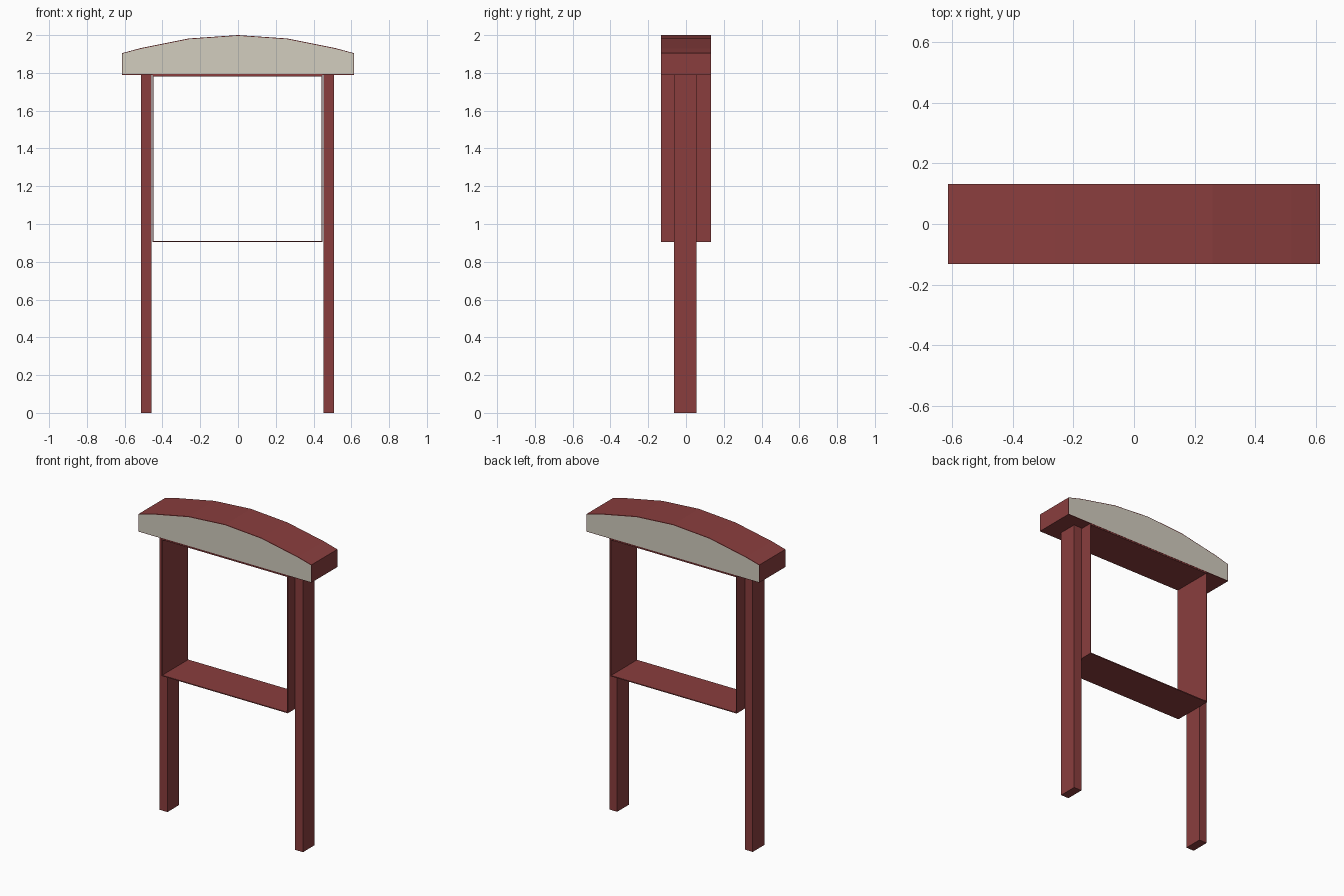
import bpy, bmesh

if "Cube" in bpy.data.objects:
    bpy.data.objects.remove(bpy.data.objects["Cube"])

HALF_DEPTH = 0.132
SHEET = 0.006          # thickness of the frame boards
OFFSET = -0.003        # posts and frame sit slightly left of the header


def material(name, rgb):
    m = bpy.data.materials.new(name)
    m.diffuse_color = (*rgb, 1)
    m.use_nodes = True
    m.node_tree.nodes["Principled BSDF"].inputs["Base Color"].default_value = m.diffuse_color
    return m


red = material("dark_red", (0.254, 0.048, 0.048))
cream = material("cream", (0.645, 0.61, 0.52))


def finish(bm, name, mats):
    bmesh.ops.recalc_face_normals(bm, faces=bm.faces)
    mesh = bpy.data.meshes.new(name)
    bm.to_mesh(mesh)
    bm.free()
    for m in mats:
        mesh.materials.append(m)
    ob = bpy.data.objects.new(name, mesh)
    bpy.context.collection.objects.link(ob)
    return ob


def box(name, x, y, z):
    bm = bmesh.new()
    bmesh.ops.create_cube(bm, size=1)
    for v in bm.verts:
        v.co = [lo + (c + 0.5) * (hi - lo) for c, (lo, hi) in zip(v.co, (x, y, z))]
    return finish(bm, name, [red])


# Arched header: extruded profile with cream panels inset front and back
half = [(0.26, 1.982), (0.52, 1.93), (0.615, 1.904), (0.615, 1.79)]
profile = [(0, 2.0)] + half + [(-x, z) for x, z in reversed(half)]
bm = bmesh.new()
face = bm.faces.new([bm.verts.new((x, -HALF_DEPTH, z)) for x, z in profile])
ext = bmesh.ops.extrude_face_region(bm, geom=[face], use_keep_orig=True)
for v in ext["geom"]:
    if isinstance(v, bmesh.types.BMVert):
        v.co.y = HALF_DEPTH
bmesh.ops.recalc_face_normals(bm, faces=bm.faces)
ends = [f for f in bm.faces if abs(f.normal.y) > 0.9]
bmesh.ops.inset_individual(bm, faces=ends, thickness=0.004)
for f in ends:
    f.material_index = 1
finish(bm, "arched_header", [red, cream])

# Posts and the thin boards of the open frame, left and right
for side, label in ((-1, "left"), (1, "right")):
    xs = sorted((side * 0.455 + OFFSET, side * 0.511 + OFFSET))
    box(label + "_post", xs, (-0.064, 0.055), (0, 1.795))
    xs = sorted((side * 0.45 + OFFSET, side * (0.45 - SHEET) + OFFSET))
    box(label + "_frame_board", xs, (-HALF_DEPTH, HALF_DEPTH), (0.904, 1.789))

# Bottom and top frame boards
inner = (-0.45 + SHEET + OFFSET, 0.45 - SHEET + OFFSET)
box("bottom_frame_board", inner, (-HALF_DEPTH, HALF_DEPTH), (0.904, 0.904 + SHEET))
box("top_frame_board", inner, (-HALF_DEPTH, HALF_DEPTH), (1.781, 1.789))
